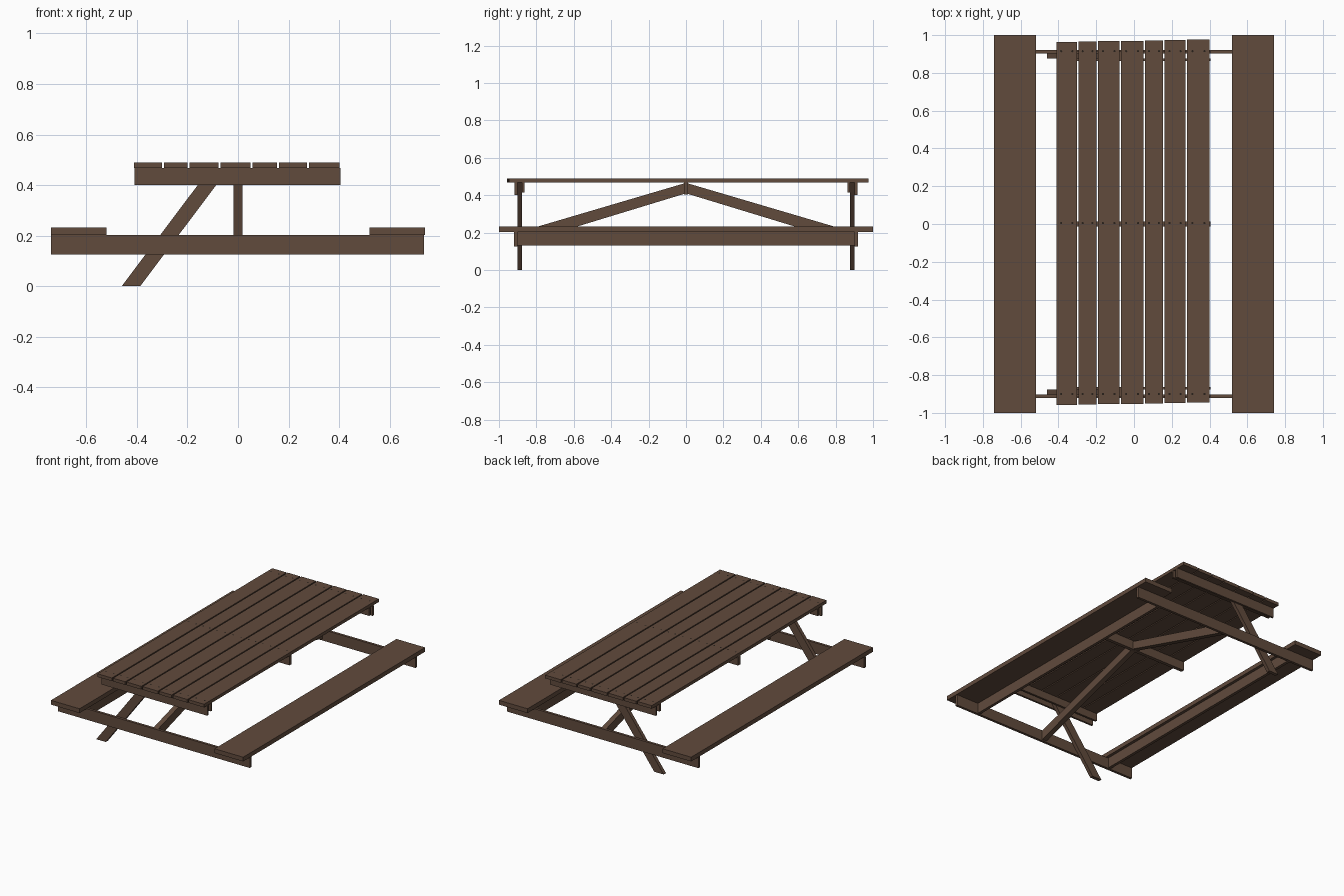
import bpy, bmesh, math
from mathutils import Vector

cube = bpy.data.objects.get("Cube")
if cube:
    bpy.data.objects.remove(cube)


def material(name, rgb):
    m = bpy.data.materials.new(name)
    m.use_nodes = True
    m.diffuse_color = (*rgb, 1)
    bsdf = m.node_tree.nodes["Principled BSDF"]
    bsdf.inputs["Base Color"].default_value = (*rgb, 1)
    bsdf.inputs["Roughness"].default_value = 0.8
    return m


wood = material("brown_wood", (0.12, 0.07, 0.046))
iron = material("dark_nail", (0.02, 0.014, 0.01))


def finish(name, bm, mat):
    bmesh.ops.recalc_face_normals(bm, faces=bm.faces)
    mesh = bpy.data.meshes.new(name)
    bm.to_mesh(mesh)
    bm.free()
    mesh.materials.append(mat)
    obj = bpy.data.objects.new(name, mesh)
    bpy.context.collection.objects.link(obj)
    return obj


def prism(name, points, depth):
    """Extrude a closed outline along a depth vector."""
    bm = bmesh.new()
    face = bm.faces.new([bm.verts.new(p) for p in points])
    ext = bmesh.ops.extrude_face_region(bm, geom=[face])
    moved = [v for v in ext["geom"] if isinstance(v, bmesh.types.BMVert)]
    bmesh.ops.translate(bm, verts=moved, vec=Vector(depth))
    return finish(name, bm, wood)


def board(name, x, y, z):
    """Box board given by its (min, max) on each axis."""
    outline = [(x[0], y[0], z[0]), (x[1], y[0], z[0]),
               (x[1], y[0], z[1]), (x[0], y[0], z[1])]
    return prism(name, outline, (0, y[1] - y[0], 0))


# Table top planks, slightly staggered at the ends
edges = [-0.415, -0.297, -0.195, -0.073, 0.053, 0.158, 0.277, 0.405]
gap = 0.004
for i, (a, b) in enumerate(zip(edges, edges[1:])):
    shift = 0.002 * (i - 3)
    board(f"top_plank_{i + 1}", (a + gap, b - gap),
          (-0.952 + shift, 0.97 + shift), (0.468, 0.49))

# Nail heads, two per plank in three rows
bm = bmesh.new()
for a, b in zip(edges, edges[1:]):
    for t in (0.25, 0.75):
        for y in (-0.9, 0.005, 0.915):
            ring = bmesh.ops.create_circle(bm, cap_ends=True, segments=8, radius=0.006)
            bmesh.ops.translate(bm, verts=ring["verts"],
                                vec=(a + t * (b - a), y, 0.4912))
nails = finish("nail_heads", bm, iron)

# Cleat under the middle of the top
board("middle_cleat", (-0.41, 0.405), (-0.012, 0.012), (0.405, 0.468))

for side, label in ((-1, "front"), (1, "back")):
    def span(inner, outer):
        return tuple(sorted((side * inner, side * outer)))

    # Paired cleats that clamp the leg under the top
    board(f"{label}_outer_cleat", (-0.41, 0.405), span(0.902, 0.916), (0.4, 0.468))
    board(f"{label}_inner_cleat", (-0.41, 0.405), span(0.863, 0.877), (0.415, 0.468))

    # Long beam carrying both benches
    board(f"{label}_bench_beam", (-0.74, 0.735), span(0.902, 0.92), (0.126, 0.202))

    # Slanted leg
    y0, y1 = span(0.877, 0.902)
    outline = [(-0.46, y0, 0), (-0.387, y0, 0), (-0.035, y0, 0.468), (-0.108, y0, 0.468)]
    prism(f"{label}_leg", outline, (0, y1 - y0, 0))

    # Diagonal brace rising to the middle cleat
    outline = [(-0.018, side * y, z) for y, z in
               ((0.902, 0.2), (0.902, 0.135), (0, 0.41), (0, 0.466))]
    prism(f"{label}_brace", outline, (0.036, 0, 0))

for side, label in ((-1, "right"), (1, "left")):
    # Bench seat with a stiffening rail beneath its inner edge
    seat = sorted((side * 0.52, side * 0.74))
    rail = sorted((side * 0.54, side * 0.56))
    board(f"{label}_bench_seat", seat, (-1, 1), (0.203, 0.233))
    board(f"{label}_bench_rail", rail, (-0.902, 0.902), (0.13, 0.203))
